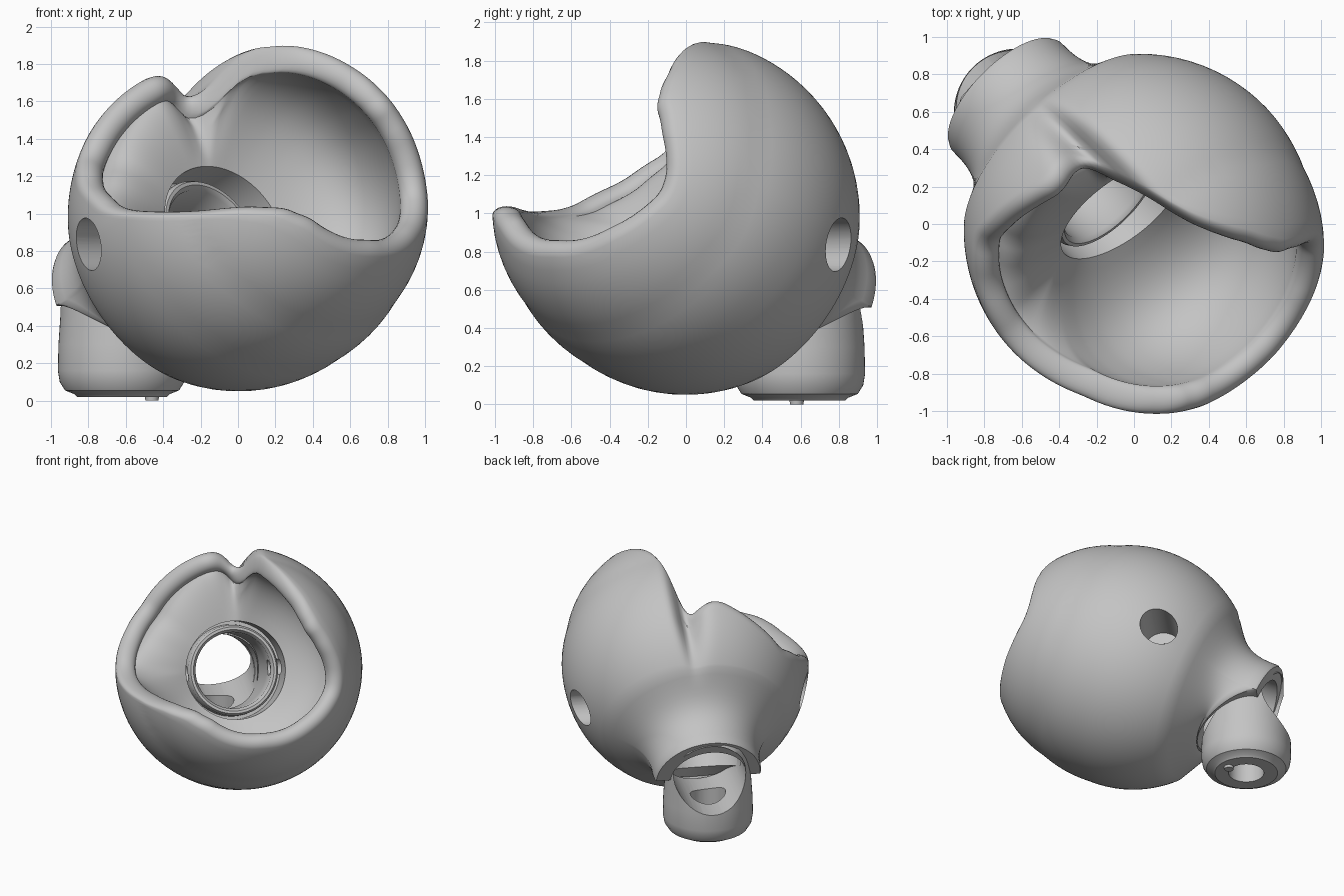
import bpy, bmesh
from math import sin, cos, pi, radians, degrees, exp
from mathutils import Vector, Matrix

if "Cube" in bpy.data.objects:
    bpy.data.objects.remove(bpy.data.objects["Cube"])

# One grey material
grey = bpy.data.materials.new("plain_grey")
grey.use_nodes = True
grey.diffuse_color = (0.55, 0.55, 0.55, 1)
grey.node_tree.nodes["Principled BSDF"].inputs["Base Color"].default_value = grey.diffuse_color

# Tilted frame: side, up, and the axis out of the bowl mouth
TILT = radians(25)
CENTRE = Vector((0.03, -0.03, 0.98))
AXIS = Vector((cos(TILT) * 0.7071, -cos(TILT) * 0.7071, sin(TILT)))
SIDE = Vector((1, 1, 0)).normalized()
UP = AXIS.cross(SIDE)
OUTER, WALL = 0.94, 0.15
BORE = 0.29

# Rim opening angle from the axis, around the mouth (degrees)
RIM = [(-88, 32), (-50, 35), (-18, 40), (-8, 39), (13, 34), (32, 32), (45, 35), (61, 43),
       (70, 51), (75, 59), (79, 72), (82, 88), (85, 100), (90, 100), (100, 96), (120, 105),
       (140, 112), (158, 106), (176, 92), (185, 75), (198, 48), (210, 37), (225, 33), (272, 32)]


def rim_angle(a):
    d = (degrees(a) + 88) % 360 - 88
    for (a0, v0), (a1, v1) in zip(RIM, RIM[1:]):
        if a0 <= d <= a1:
            return radians(v0 + (v1 - v0) * (d - a0) / (a1 - a0))


def soft_rim(a):
    # average neighbouring values so the corners flow
    return sum(rim_angle(a + radians(k)) for k in range(-4, 5)) / 9


def shell_radius(a, th):
    # swells forward towards the rim, slightly flatter underneath
    swell = 0.065 * min(1, max(0, (cos(th) - 0.4) / 0.4))
    flat = 0.03 * max(0, -sin(a)) * max(0, 1 - abs(cos(th)) * 1.5)
    return OUTER + swell - flat


def bezier(points, n):
    p0, p1, p2, p3 = (Vector(p) for p in points)
    for i in range(1, n + 1):
        f = i / n
        yield tuple(p0 * (1 - f) ** 3 + p1 * 3 * f * (1 - f) ** 2
                    + p2 * 3 * f * f * (1 - f) + p3 * f ** 3)


def profile(a):
    """Closed section (distance along axis, radius) at angle a."""
    rim = soft_rim(a) + 0.087
    end = -1.12 + 0.35 * max(0, -sin(a)) ** 0.7
    pts = []
    # outer shell
    last = radians(131)
    for i in range(24):
        th = last + (rim - last) * i / 23
        r = shell_radius(a, th)
        pts.append((r * cos(th), r * sin(th)))
    # rounded lip
    half = WALL / 2
    mid = shell_radius(a, rim) - half
    for i in range(1, 12):
        b = pi * i / 11
        r, th = mid + half * cos(b), rim - half * sin(b) / mid
        pts.append((r * cos(th), r * sin(th)))
    # hollow interior down to the recess
    edge = Vector((-0.16 + 0.05 * cos(a), 0.375))
    start = Vector(pts[-1])
    k = start.x / 0.65
    bulge = Vector((-0.08 + 0.18 * k, 0.7 + 0.22 * max(k, 0)))
    pts += bezier([start, start.lerp(bulge, 0.67), edge.lerp(bulge, 0.67), edge], 16)
    # recess, raised inner ring and bore
    pts += [(-0.3, 0.375), (-0.38, 0.375), (-0.38, 0.35), (-0.28, 0.345), (-0.255, 0.33),
            (-0.255, 0.31), (-0.28, BORE), (-0.5, BORE), (-0.7, BORE)]
    # neck end and flare back to the shell
    pts += [(end, BORE), (end, 0.4), (end + 0.02, 0.41)]
    t0, r0 = pts[0]
    pts += list(bezier([pts[-1], (-0.82, 0.405), (t0 - 0.14, r0 - 0.2), pts[0]], 12))[:-1]
    return pts


def finish(obj, angle=35):
    obj.data.materials.clear()
    obj.data.materials.append(grey)
    bpy.ops.object.select_all(action="DESELECT")
    obj.select_set(True)
    bpy.context.view_layer.objects.active = obj
    bpy.ops.object.shade_smooth_by_angle(angle=radians(angle))


def make(name, bm):
    bmesh.ops.recalc_face_normals(bm, faces=bm.faces)
    mesh = bpy.data.meshes.new(name)
    bm.to_mesh(mesh)
    bm.free()
    obj = bpy.data.objects.new(name, mesh)
    bpy.context.collection.objects.link(obj)
    return obj


def drill(obj, start, end, radius):
    """Bore a straight round hole through an object."""
    d = end - start
    bm = bmesh.new()
    place = Matrix.Translation((start + end) / 2) @ d.to_track_quat("Z", "Y").to_matrix().to_4x4()
    bmesh.ops.create_cone(bm, cap_ends=True, segments=48, radius1=radius, radius2=radius,
                          depth=d.length, matrix=place)
    cutter = make("cutter", bm)
    cutter.hide_render = True
    mod = obj.modifiers.new("hole", "BOOLEAN")
    mod.operation, mod.solver, mod.object = "DIFFERENCE", "EXACT", cutter
    bpy.context.view_layer.objects.active = obj
    bpy.ops.object.modifier_apply(modifier=mod.name)
    bpy.data.objects.remove(cutter)


def loft(bm, rings, closed):
    n = len(rings)
    for i in range(n):
        a, b = rings[i], rings[(i + 1) % n]
        m = len(a)
        for j in range(m if closed else m - 1):
            k = (j + 1) % m
            bm.faces.new((a[j], b[j], b[k], a[k]))


# Bowl shell with a groove pressed in beside the rim step
bm = bmesh.new()
rings = []
STEPS = 240
for i in range(STEPS):
    a = 2 * pi * i / STEPS
    off = degrees(a) - 83.5
    dent = 0.16 * exp(-(off / (4 if off < 0 else 7)) ** 2)
    ring = []
    for t, r in profile(a):
        fade = min(1, max(0, (t + 0.7) / 0.45)) * min(1, max(0, (r - 0.4) / 0.3))
        rr = r * (1 - dent * fade)
        ring.append(bm.verts.new(CENTRE + AXIS * t + SIDE * rr * cos(a) + UP * rr * sin(a)))
    rings.append(ring)
loft(bm, rings, True)
shell = make("bowl_shell", bm)

# Stepped holes in both side walls
cross = CENTRE - AXIS * 0.34
for s in (-1, 1):
    drill(shell, cross + SIDE * s * 0.52, cross + SIDE * s * 1.3, 0.14)
    drill(shell, cross + SIDE * s * 0.2 - AXIS * 0.03, cross + SIDE * s * 0.6 - AXIS * 0.03, 0.06)
finish(shell, 50)

# Upright tail socket under the neck
FOOT = Vector((-0.62, 0.595, 0))
section = [(0.24, 0.02), (0.255, 0.035), (0.305, 0.055), (0.333, 0.1), (0.343, 0.16),
           (0.34, 0.3), (0.33, 0.45), (0.325, 0.68), (0.315, 0.78), (0.28, 0.84), (0.2, 0.87)]
bm = bmesh.new()
rings = []
for i in range(64):
    a = 2 * pi * i / 64
    rings.append([bm.verts.new(FOOT + Vector((r * cos(a), r * sin(a), z))) for r, z in section])
loft(bm, rings, False)
bm.faces.new([ring[0] for ring in rings])
bm.faces.new([ring[-1] for ring in rings])
socket = make("tail_socket", bm)

# Bore from the bowl, level rear opening and floor hole
bend = CENTRE - AXIS * 0.98
rear = Vector((-0.5, 0.5, 0))
drill(socket, CENTRE - AXIS * 0.2, bend, BORE - 0.01)
drill(socket, bend - rear * 0.5, bend + rear, BORE - 0.015)
drill(socket, FOOT - Vector((0, 0, 0.2)), FOOT + Vector((0, 0, 0.5)), 0.135)
finish(socket)

# Small locating peg on the underside
bm = bmesh.new()
bmesh.ops.create_cone(bm, cap_ends=True, segments=20, radius1=0.035, radius2=0.04, depth=0.04,
                      matrix=Matrix.Translation((-0.46, 0.58, 0.02)))
finish(make("locating_peg", bm))
